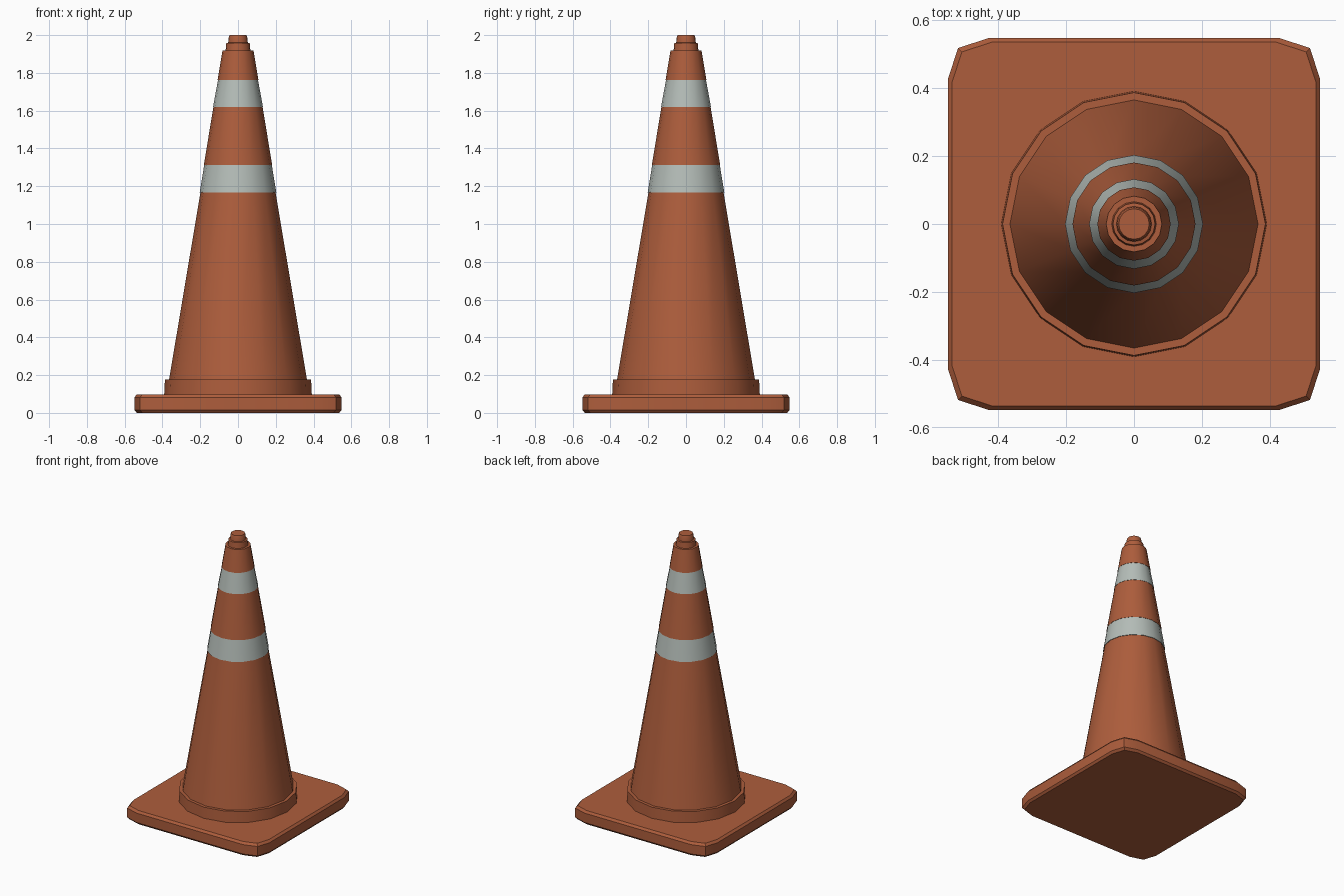
import bpy, bmesh, math

if "Cube" in bpy.data.objects:
    bpy.data.objects.remove(bpy.data.objects["Cube"])

SIDES = 16


def material(name, rgb):
    m = bpy.data.materials.new(name)
    m.diffuse_color = (*rgb, 1)
    m.use_nodes = True
    m.node_tree.nodes["Principled BSDF"].inputs["Base Color"].default_value = m.diffuse_color
    return m


ORANGE = material("orange_rubber", (0.42, 0.11, 0.045))
SILVER = material("reflective_grey", (0.46, 0.51, 0.48))


def finish(bm, name, mat):
    bmesh.ops.recalc_face_normals(bm, faces=bm.faces)
    me = bpy.data.meshes.new(name)
    bm.to_mesh(me)
    bm.free()
    me.materials.append(mat)
    ob = bpy.data.objects.new(name, me)
    bpy.context.collection.objects.link(ob)
    bpy.ops.object.select_all(action='DESELECT')
    ob.select_set(True)
    bpy.context.view_layer.objects.active = ob
    bpy.ops.object.shade_smooth_by_angle(angle=math.radians(30))
    return ob


def revolve(name, profile, mat):
    """Closed 16-sided solid from (radius, z) rings."""
    bm = bmesh.new()
    rings = [[bm.verts.new((r * math.cos(2 * math.pi * i / SIDES),
                            r * math.sin(2 * math.pi * i / SIDES), z))
              for i in range(SIDES)] for r, z in profile]
    for a, b in zip(rings, rings[1:]):
        for i in range(SIDES):
            j = (i + 1) % SIDES
            bm.faces.new((a[i], a[j], b[j], b[i]))
    bm.faces.new(rings[0])
    bm.faces.new(rings[-1])
    return finish(bm, name, mat)


# Base plate: square with cut corners and softened top and bottom edges
def plate_ring(bm, inset, z):
    pts = []
    for k in range(4):
        c, s = round(math.cos(k * math.pi / 2)), round(math.sin(k * math.pi / 2))
        for x, y in ((0.548, 0.425), (0.518, 0.518), (0.425, 0.548)):
            x, y = x * (1 - inset), y * (1 - inset)
            pts.append(bm.verts.new((c * x - s * y, s * x + c * y, z)))
    return pts


bm = bmesh.new()
rings = [plate_ring(bm, i, z) for i, z in
         ((0.022, 0), (0, 0.015), (0, 0.082), (0.022, 0.098))]
for a, b in zip(rings, rings[1:]):
    for i in range(12):
        j = (i + 1) % 12
        bm.faces.new((a[i], a[j], b[j], b[i]))
bm.faces.new(rings[0])
bm.faces.new(rings[-1])
finish(bm, "base_plate", ORANGE)

# Collar around the foot of the cone
revolve("collar", [(0.391, 0.09), (0.387, 0.176)], ORANGE)

# Cone sections and reflective bands, stacked
revolve("cone_lower", [(0.366, 0.17), (0.199, 1.166)], ORANGE)
revolve("band_lower", [(0.203, 1.166), (0.179, 1.312)], SILVER)
revolve("cone_middle", [(0.181, 1.312), (0.13, 1.62)], ORANGE)
revolve("band_upper", [(0.132, 1.62), (0.106, 1.762)], SILVER)
revolve("cone_upper", [(0.108, 1.762), (0.082, 1.918)], ORANGE)

# Stepped tip
revolve("tip", [(0.066, 1.915), (0.062, 1.958), (0.052, 1.96),
                (0.05, 1.985), (0.045, 2.0)], ORANGE)
